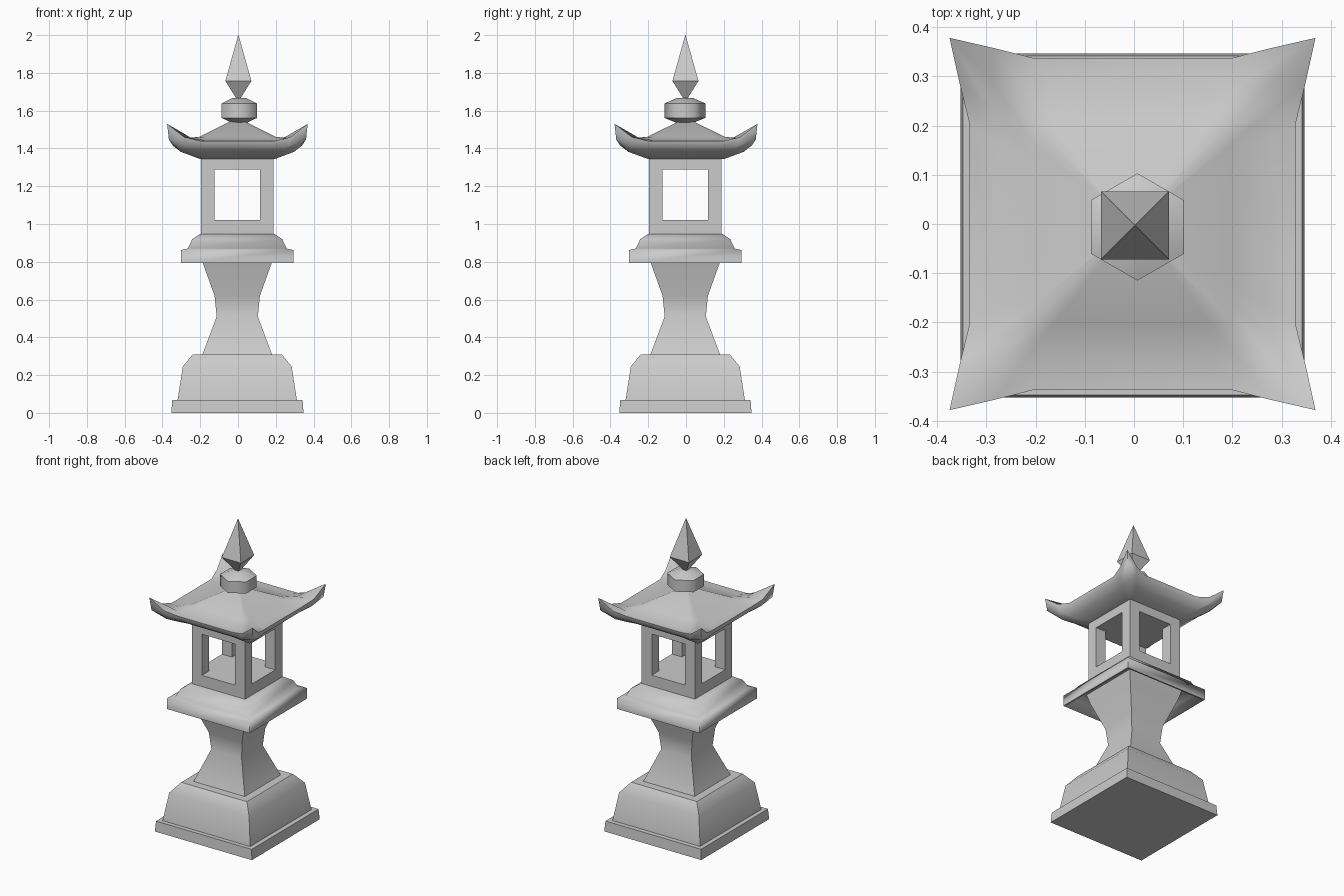
import bpy, bmesh, math

if "Cube" in bpy.data.objects:
    bpy.data.objects.remove(bpy.data.objects["Cube"])


def finish(name, bm, smooth=None):
    bmesh.ops.recalc_face_normals(bm, faces=bm.faces)
    mesh = bpy.data.meshes.new(name)
    bm.to_mesh(mesh)
    bm.free()
    ob = bpy.data.objects.new(name, mesh)
    bpy.context.collection.objects.link(ob)
    if smooth:
        bpy.ops.object.select_all(action='DESELECT')
        ob.select_set(True)
        bpy.context.view_layer.objects.active = ob
        bpy.ops.object.shade_smooth_by_angle(angle=math.radians(smooth))
    return ob


def skin(bm, rings):
    """Join equal-length point rings into a capped solid."""
    loops = [[bm.verts.new(p) for p in ring] for ring in rings]
    n = len(loops[0])
    for a, b in zip(loops, loops[1:]):
        for i in range(n):
            j = (i + 1) % n
            bm.faces.new((a[i], a[j], b[j], b[i]))
    bm.faces.new(loops[0][::-1])
    bm.faces.new(loops[-1])


def square(h, z, c=(-0.004, -0.004)):
    return [(c[0] + sx * h, c[1] + sy * h, z)
            for sx, sy in ((-1, -1), (1, -1), (1, 1), (-1, 1))]


def square_loft(name, profile, c=(-0.004, -0.004), smooth=40):
    bm = bmesh.new()
    skin(bm, [square(h, z, c) for h, z in profile])
    return finish(name, bm, smooth)


# Stacked square stones: half width, height
square_loft("base_slab", [(0.35, 0), (0.345, 0.067)], (-0.003, -0.003))
square_loft("plinth", [(0.316, 0.067), (0.288, 0.246), (0.237, 0.308)])
square_loft("shaft", [(0.186, 0.305), (0.109, 0.51), (0.12, 0.62),
                      (0.183, 0.795), (0.2, 0.86)])
# Platform, hollowed underneath around the shaft
square_loft("platform", [(0.2, 0.86), (0.278, 0.855), (0.287, 0.793), (0.297, 0.793),
                         (0.297, 0.862), (0.262, 0.87), (0.238, 0.92), (0.197, 0.947)],
            smooth=88)

# Fire box with openings cut through both ways
box = square_loft("fire_box", [(0.192, 0.94), (0.192, 1.35)], smooth=None)
for axis in (0, 1):
    bm = bmesh.new()
    bmesh.ops.create_cube(bm, size=1)
    size = [0.239, 0.239, 0.268]
    size[axis] = 1.0
    for v in bm.verts:
        v.co = (v.co.x * size[0] - 0.004, v.co.y * size[1] - 0.004,
                v.co.z * size[2] + 1.154)
    cutter = finish("window_cutter_" + "xy"[axis], bm)
    cutter.hide_render = True
    cutter.display_type = 'WIRE'
    mod = box.modifiers.new("window", 'BOOLEAN')
    mod.operation = 'DIFFERENCE'
    mod.solver = 'EXACT'
    mod.object = cutter


# Roof: square rings whose corners flare outwards and upwards
def roof_ring(h, z, flare=0.0, rise=0.0):
    side = [(-1, 1, 1), (-0.8, 0.5, 0.22), (-0.6, 0, 0), (0.6, 0, 0), (0.8, 0.5, 0.22)]
    pts = []
    for k in range(4):
        c, s = round(math.cos(k * math.pi / 2)), round(math.sin(k * math.pi / 2))
        for t, f, g in side:
            y = -(h + flare * f)
            x = -t * y
            pts.append((x * c - y * s - 0.003, (x * s + y * c) * 1.017, z + rise * g))
    return pts


bm = bmesh.new()
skin(bm, [roof_ring(0.2, 1.345),
          roof_ring(0.275, 1.378, 0.025, 0.004),
          roof_ring(0.322, 1.407, 0.041, 0.04),
          roof_ring(0.331, 1.44, 0.041, 0.09),
          roof_ring(0.28, 1.443, 0.005, 0.01),
          roof_ring(0.2, 1.462),
          roof_ring(0.035, 1.545)])
finish("roof", bm, 60)

# Hexagonal collar
bm = bmesh.new()
skin(bm, [[(0.007 + r * math.sin(i * math.pi / 3), -0.006 + r * math.cos(i * math.pi / 3), z)
           for i in range(6)]
          for r, z in ((0.05, 1.538), (0.109, 1.562), (0.109, 1.638), (0.04, 1.668))])
finish("collar", bm, 61)

# Four-sided pointed finial
square_loft("finial", [(0.008, 1.66), (0.069, 1.757), (0.001, 2.0)], (0.002, -0.003), 40)
